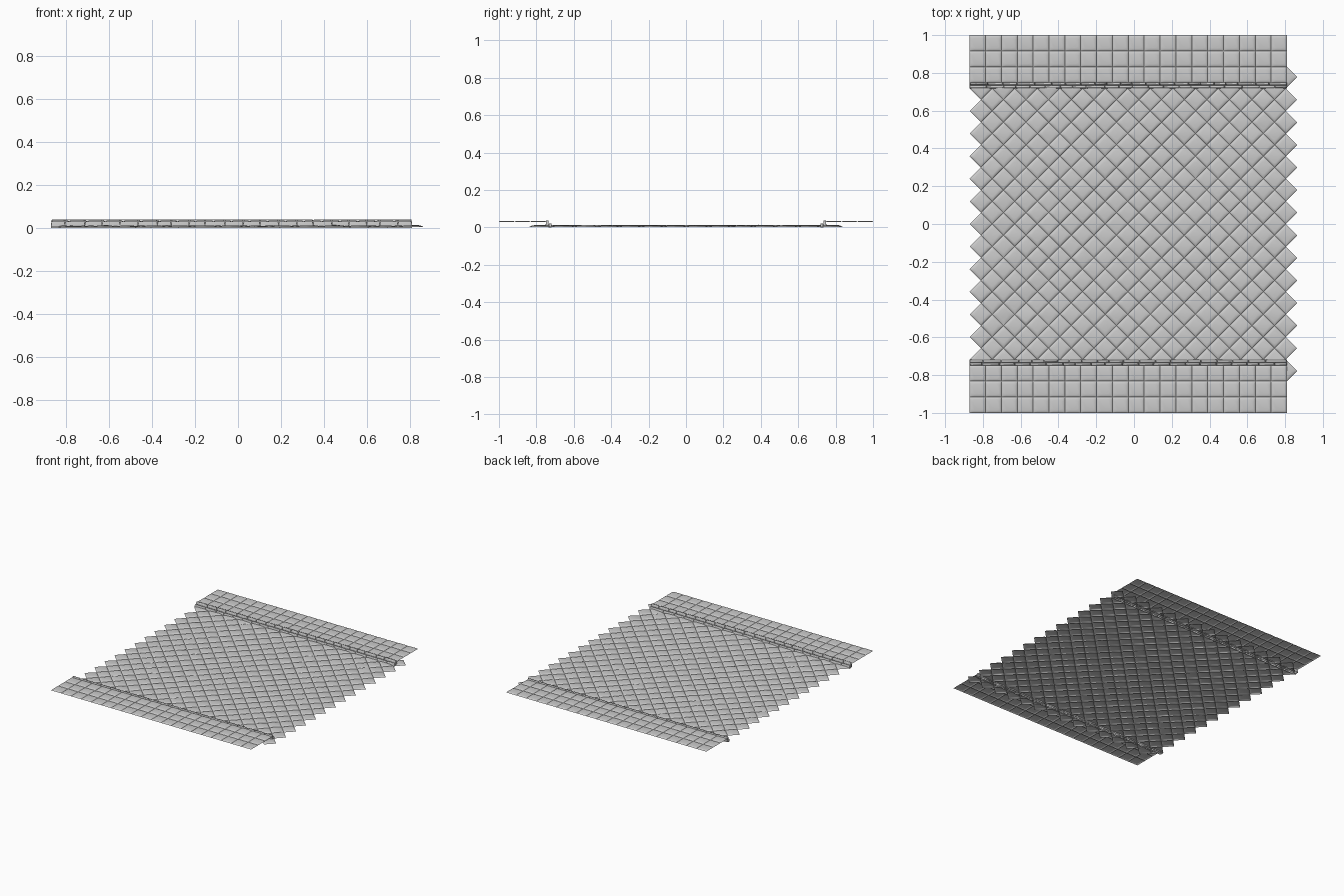
import bpy, bmesh, math, random

if "Cube" in bpy.data.objects:
    bpy.data.objects.remove(bpy.data.objects["Cube"])

random.seed(4)
D = 0.1196          # diagonal of a road cobble
X0, X1 = -0.87, 0.81  # pavement extent in x


def pillow(bm, cx, cy, z, w, l, h, bevel, angle=0.0, tilt=0.0):
    """Open-bottomed stone with a straight base and soft rounded top."""
    b = bevel * random.uniform(0.85, 1.15)
    sx, sy = random.uniform(-tilt, tilt), random.uniform(-tilt, tilt)
    ca, sa = math.cos(angle), math.sin(angle)
    profile = [(0, 0, 0.03), (0.15, 0.45, 0.6), (0.45, 0.8, 1.0), (1.0, 1.0, 1.1)]
    rings = []
    for inset, height, radius in profile:
        r = b * radius
        hx, hy = w / 2 - b * inset - r, l / 2 - b * inset - r
        ring = []
        for q, (mx, my) in enumerate(((1, 1), (-1, 1), (-1, -1), (1, -1))):
            for k in range(4):
                a = math.pi / 2 * (q + k / 3)
                x = mx * hx + r * math.cos(a)
                y = my * hy + r * math.sin(a)
                zz = max(0.0, z + h * height + (sx * x + sy * y) * height)
                ring.append(bm.verts.new((cx + x * ca - y * sa,
                                          cy + x * sa + y * ca, zz)))
        rings.append(ring)
    for lo, hi in zip(rings, rings[1:]):
        for i in range(16):
            j = (i + 1) % 16
            bm.faces.new((lo[i], lo[j], hi[j], hi[i]))
    bm.faces.new(rings[-1])


def finish(bm, name):
    mesh = bpy.data.meshes.new(name)
    bm.to_mesh(mesh)
    bm.free()
    ob = bpy.data.objects.new(name, mesh)
    bpy.context.collection.objects.link(ob)
    for p in mesh.polygons:
        p.use_smooth = True
    return ob


# Road: diagonal cobbles, alternate columns staggered by half a diagonal
bm = bmesh.new()
for k in range(28):
    x = X0 + D / 2 + k * D / 2
    ys = [j * D for j in range(-6, 7)] if k % 2 == 0 else \
         [(j + 0.5) * D for j in range(-7, 7)]
    for y in ys:
        loose = random.random() < 0.2
        pillow(bm, x, y, 0.003, D / math.sqrt(2), D / math.sqrt(2),
               random.uniform(0.007, 0.009), 0.016, math.pi / 4,
               0.07 if loose else 0.015)
finish(bm, "road_cobbles")

for side, label in ((1, "back"), (-1, "front")):
    # Raised pavement: three rows of twenty square stones
    bm = bmesh.new()
    pitch = (X1 - X0) / 20
    for row in range(3):
        for col in range(20):
            pillow(bm, X0 + (col + 0.5) * pitch,
                   side * (1.0 - (row + 0.5) * pitch), 0.028,
                   pitch, pitch, 0.007, 0.014)
    finish(bm, label + "_pavement")

    # Kerb: tall row against the pavement, lower row beside the road
    for name, y, z, h in (("kerb_top", 0.742, 0.004, 0.034),
                          ("kerb_step", 0.7265, 0.0, 0.022)):
        bm = bmesh.new()
        x = X0
        while x < X1 - 1e-4:
            length = random.uniform(0.06, 0.1)
            if X1 - x - length < 0.05:
                length = X1 - x
            pillow(bm, x + length / 2, side * y, z, length, 0.0165, h, 0.0035)
            x += length
        finish(bm, label + "_" + name)
